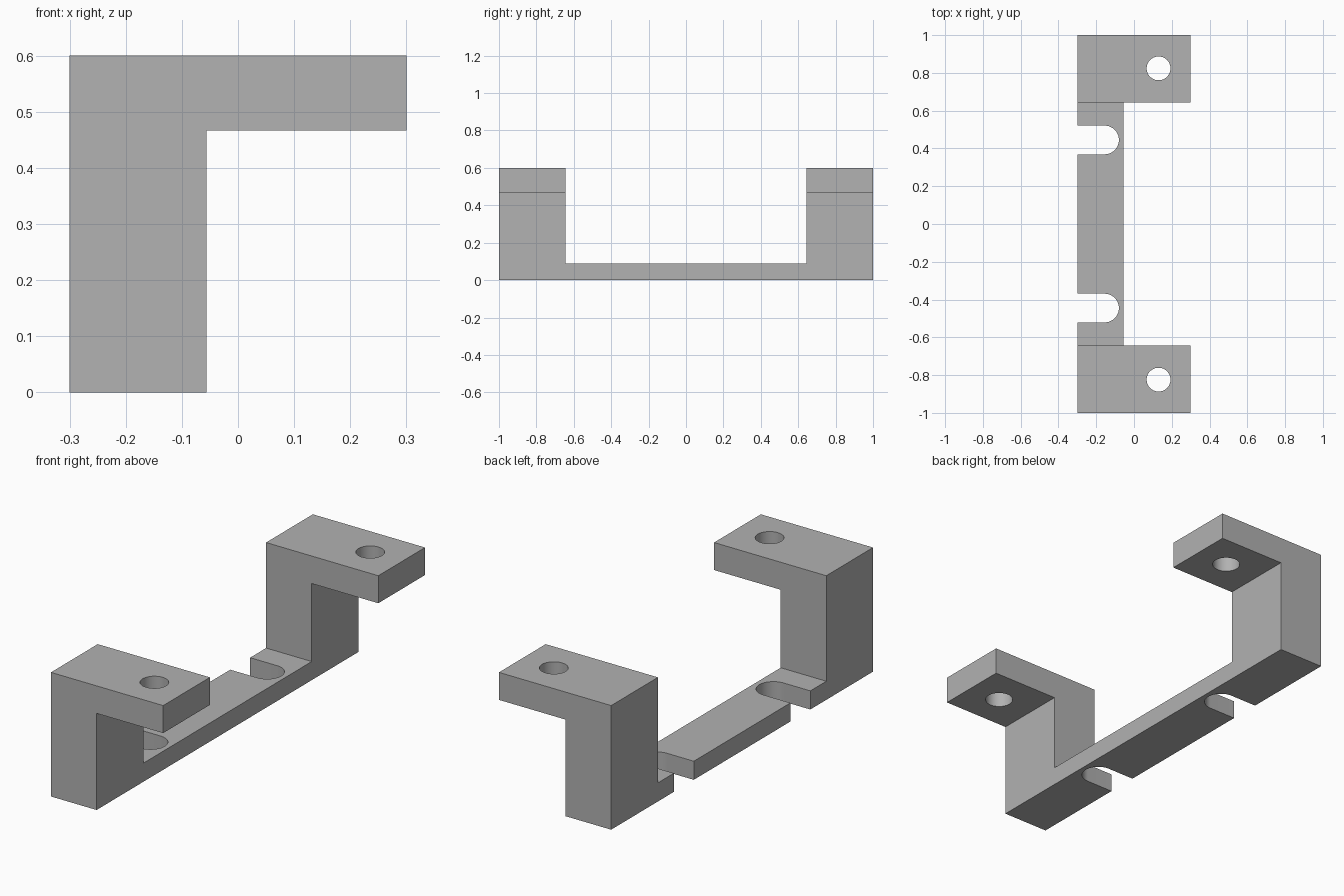
import bpy
import math

cube = bpy.data.objects.get("Cube")
if cube:
    bpy.data.objects.remove(cube, do_unlink=True)

HALF_W, HALF_L, HEIGHT = 0.3, 1.0, 0.6
LEG_X, ARM_Z = -0.056, 0.467       # inner face of the legs, underside of the arms
LEG_Y, BASE_Z = 0.643, 0.09        # inner end of the legs, top of the base strip

metal = bpy.data.materials.new("plain_grey")
metal.use_nodes = True
grey = (0.445, 0.445, 0.445, 1)
metal.diffuse_color = grey
metal.node_tree.nodes["Principled BSDF"].inputs["Base Color"].default_value = grey


def box(name, lo, hi):
    bpy.ops.mesh.primitive_cube_add(size=1, location=[(a + b) / 2 for a, b in zip(lo, hi)])
    ob = bpy.context.object
    ob.name = name
    ob.scale = [b - a for a, b in zip(lo, hi)]
    bpy.ops.object.transform_apply(location=True, rotation=True, scale=True)
    return ob


def rod(name, x, y, z, radius, depth):
    bpy.ops.mesh.primitive_cylinder_add(vertices=64, radius=radius, depth=depth, location=(x, y, z))
    ob = bpy.context.object
    ob.name = name
    return ob


def boolean(target, tool, operation):
    mod = target.modifiers.new(operation.lower(), 'BOOLEAN')
    mod.operation, mod.solver, mod.object = operation, 'EXACT', tool
    bpy.ops.object.select_all(action='DESELECT')
    target.select_set(True)
    bpy.context.view_layer.objects.active = target
    bpy.ops.object.modifier_apply(modifier=mod.name)
    bpy.data.objects.remove(tool, do_unlink=True)


# Solid block, carved to the bridge shape
bracket = box("bracket", (-HALF_W, -HALF_L, 0), (HALF_W, HALF_L, HEIGHT))
bracket.data.materials.append(metal)
boolean(bracket, box("span_cutter", (-1, -LEG_Y, BASE_Z), (1, LEG_Y, 1)), 'DIFFERENCE')
boolean(bracket, box("under_arm_cutter", (LEG_X, -2, -1), (1, 2, ARM_Z)), 'DIFFERENCE')

SLOT_X, SLOT_Y, SLOT_R = -0.156, 0.445, 0.076
for side in (-1, 1):
    # Screw hole through each arm
    boolean(bracket, rod("hole_cutter", 0.13, side * 0.824, 0.53, 0.063, 0.3), 'DIFFERENCE')
    # Open slot with a rounded end in the base strip
    y = side * SLOT_Y
    slot = box("slot_cutter", (-0.5, y - SLOT_R, -0.1), (SLOT_X, y + SLOT_R, 0.2))
    boolean(slot, rod("slot_end", SLOT_X, y, 0.05, SLOT_R, 0.3), 'UNION')
    boolean(bracket, slot, 'DIFFERENCE')

bpy.ops.object.select_all(action='DESELECT')
bracket.select_set(True)
bpy.context.view_layer.objects.active = bracket
bpy.ops.object.shade_smooth_by_angle(angle=math.radians(30))
